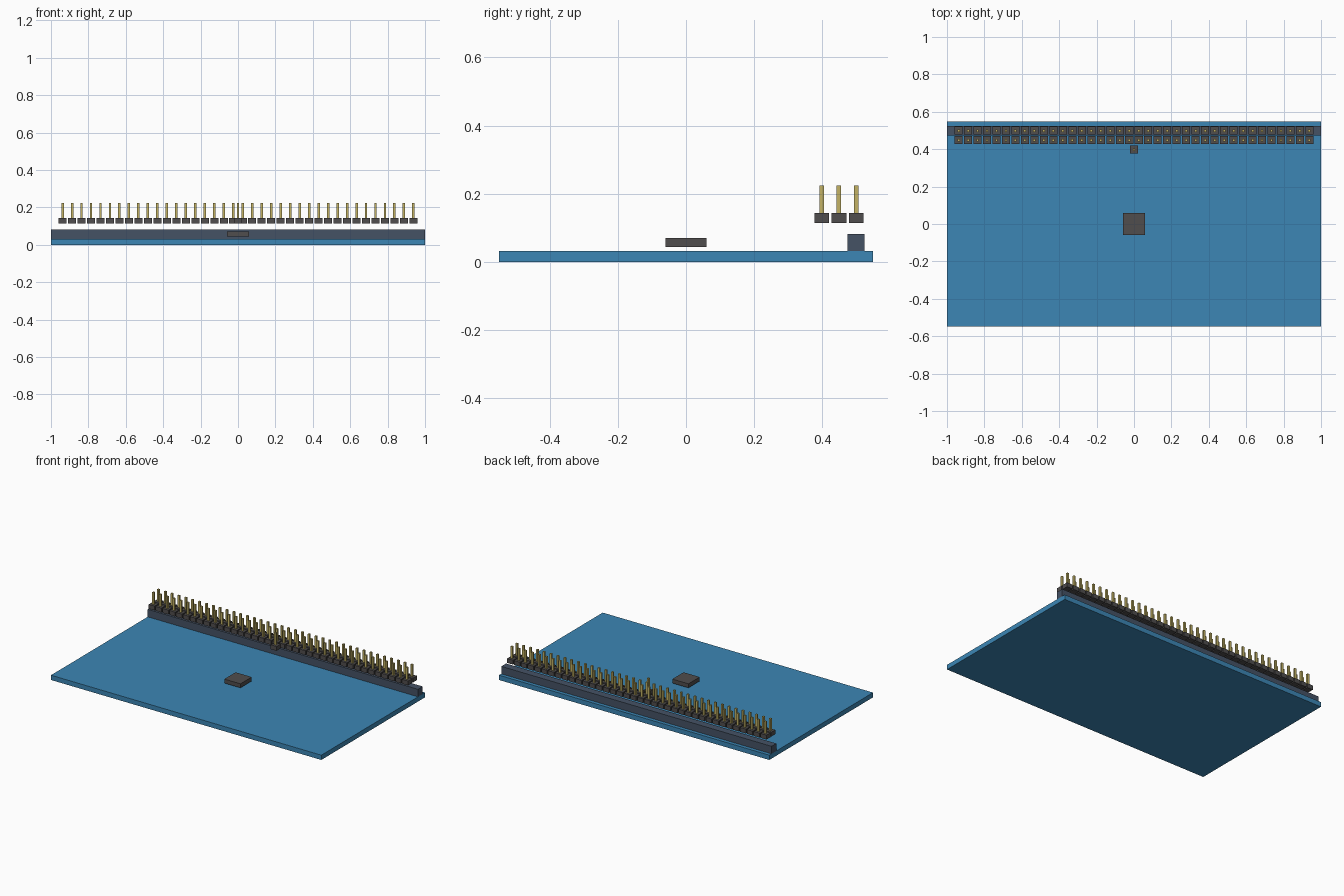
import bpy

if "Cube" in bpy.data.objects:
    bpy.data.objects.remove(bpy.data.objects["Cube"])

PITCH = 0.0507      # pin spacing
COUNT = 38          # pins per row


def material(name, rgb):
    m = bpy.data.materials.new(name)
    m.diffuse_color = (*rgb, 1)
    m.use_nodes = True
    m.node_tree.nodes["Principled BSDF"].inputs["Base Color"].default_value = m.diffuse_color
    return m


BLUE = material("board_blue", (0.045, 0.24, 0.46))
SLATE = material("strip_slate", (0.06, 0.085, 0.13))
DARK = material("dark_plastic", (0.08, 0.075, 0.075))
GOLD = material("pin_gold", (0.55, 0.45, 0.13))


def box(name, centre, size, mat, z0, z1):
    """Box with given xy centre and size, spanning z0 to z1."""
    bpy.ops.mesh.primitive_cube_add(size=1)
    ob = bpy.context.object
    ob.name = name
    for v in ob.data.vertices:
        v.co.x *= size[0]
        v.co.y *= size[1]
        v.co.z *= z1 - z0
    ob.location = (centre[0], centre[1], (z0 + z1) / 2)
    ob.data.materials.append(mat)
    return ob


def pin(prefix, x, y, count=1):
    """Plastic foot and metal pin, repeated along x by an array."""
    foot = box(prefix + "_foot", (x, y), (0.043, 0.043), DARK, 0.115, 0.144)
    post = box(prefix + "_post", (x, y), (0.013, 0.013), GOLD, 0.144, 0.224)
    if count > 1:
        for ob in (foot, post):
            arr = ob.modifiers.new("row", "ARRAY")
            arr.count = count
            arr.use_relative_offset = False
            arr.use_constant_offset = True
            arr.constant_offset_displace = (PITCH, 0, 0)


# Circuit board, connector strip and chip
box("circuit_board", (0, 0), (2.0, 1.096), BLUE, 0, 0.032)
box("connector_strip", (0, 0.499), (2.0, 0.05), SLATE, 0.032, 0.082)
box("chip", (0, 0), (0.119, 0.119), DARK, 0.044, 0.071)

# Two full pin rows and one single pin in front of them
start = -PITCH * (COUNT - 1) / 2
pin("back_row", start, 0.499, COUNT)
pin("front_row", start, 0.4485, COUNT)
pin("single", 0, 0.398)
